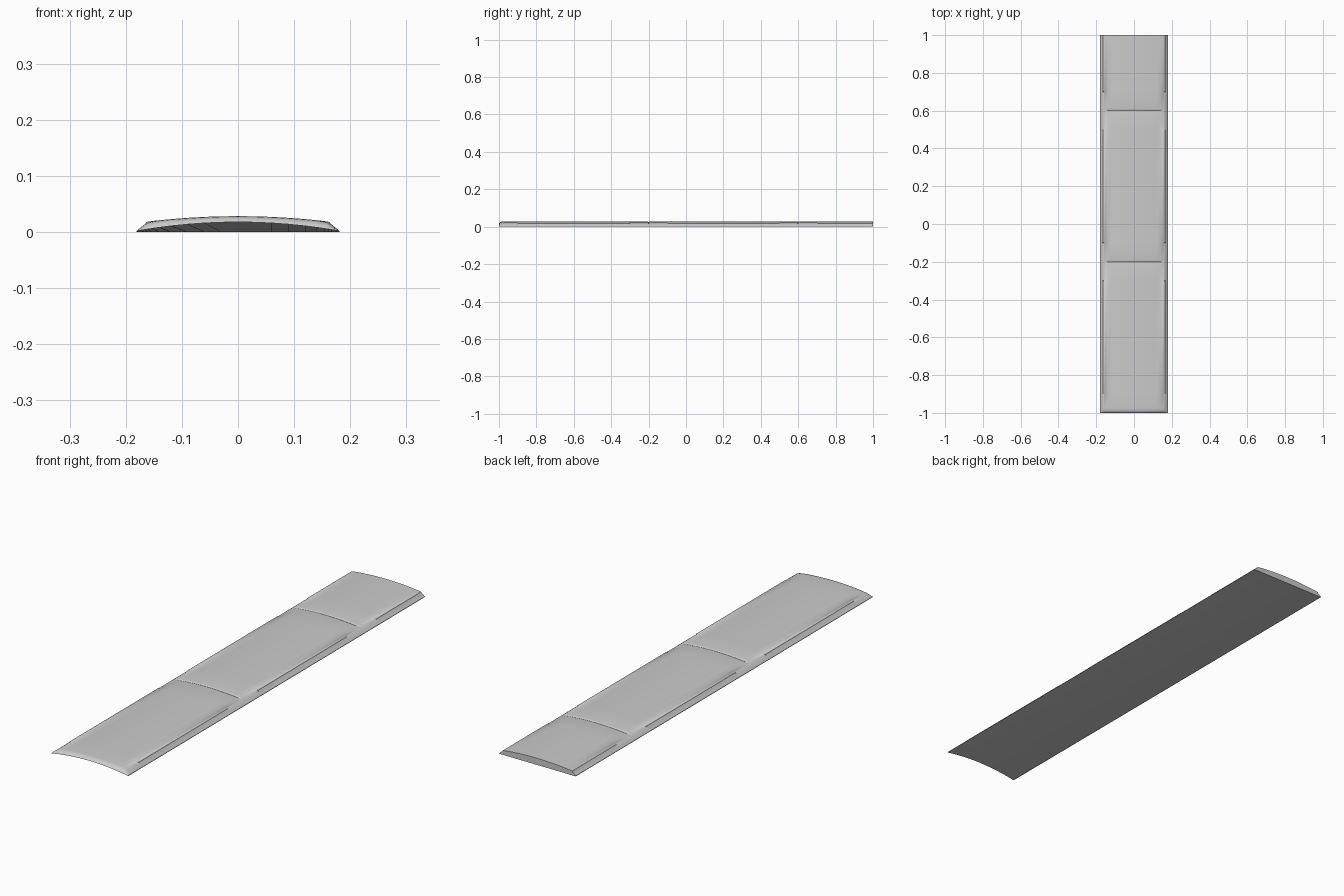
import bpy, bmesh

if "Cube" in bpy.data.objects:
    bpy.data.objects.remove(bpy.data.objects["Cube"])

# Sections along the length: (y, blend towards the low front lip, groove depth)
FRONT = [(-1.0, 1, 0), (-.997, .6, 0), (-.992, .3, 0), (-.985, .1, 0), (-.975, 0, 0)]
SLOTS = [(-.9, -.3), (-.1, .5), (.7, 1.0)]
GROOVES = [-.2, .6]


def crown(x):
    return .0285 - .37 * x * x


def lip(x):
    return .018 - .49 * x * x


def section(blend, groove, stepped):
    """Half cross-section from the crown to the lower edge."""
    pts = [(x, crown(x) - groove) for x in (0, .03, .06, .09, .12, .14)]
    if stepped:
        pts += [(.154, crown(.154)), (.1635, .0182), (.1655, .0145)]
    else:
        pts += [(.154, .0188 - groove * .7), (.160, .0172), (.1655, .0145)]
    pts += [(.175, .007), (.1805, .002)]
    pts = [(x, z + blend * (lip(x) - z)) for x, z in pts]
    return pts + [(.1805, 0)]


stations = [(y, b, g, False) for y, b, g in FRONT]
for a, b in SLOTS:
    stations += [(a, 0, 0, False), (a + .001, 0, 0, True), (b - .001, 0, 0, True), (b, 0, 0, b == 1)]
for y in GROOVES:
    stations += [(y + d, 0, g, False) for d, g in
                 ((-.01, 0), (-.005, .0008), (0, .003), (.005, .0008), (.01, 0))]
stations.sort()

# Crowned strip with rolled front lip, cross grooves and stepped edges
bm = bmesh.new()
rows = []
for y, blend, groove, stepped in stations:
    half = section(blend, groove, stepped)
    full = [(-x, z) for x, z in reversed(half)] + half[1:]
    rows.append([bm.verts.new((x, y, z)) for x, z in full])
for a, b in zip(rows, rows[1:]):
    for i in range(len(a) - 1):
        bm.faces.new((a[i], a[i + 1], b[i + 1], b[i]))

# Back cap
bm.faces.new(list(reversed([bm.verts.new(v.co) for v in rows[-1]])))

# Underside, from the arched front lip to the straight back edge
first = [bm.verts.new(v.co) for v in rows[0]]
last = [bm.verts.new((v.co.x, 1, 0)) for v in rows[0][1:-1]]
for i in range(1, len(first) - 2):
    bm.faces.new((first[i], last[i - 1], last[i], first[i + 1]))
for c, n, l, flip in ((first[0], first[1], last[0], False), (first[-1], first[-2], last[-1], True)):
    bm.faces.new((c, n, l) if flip else (c, l, n))

mesh = bpy.data.meshes.new("curved_strip")
bm.to_mesh(mesh)
bm.free()
strip = bpy.data.objects.new("curved_strip", mesh)
bpy.context.collection.objects.link(strip)
bpy.context.view_layer.objects.active = strip
strip.select_set(True)
bpy.ops.object.shade_smooth_by_angle(angle=.5)
